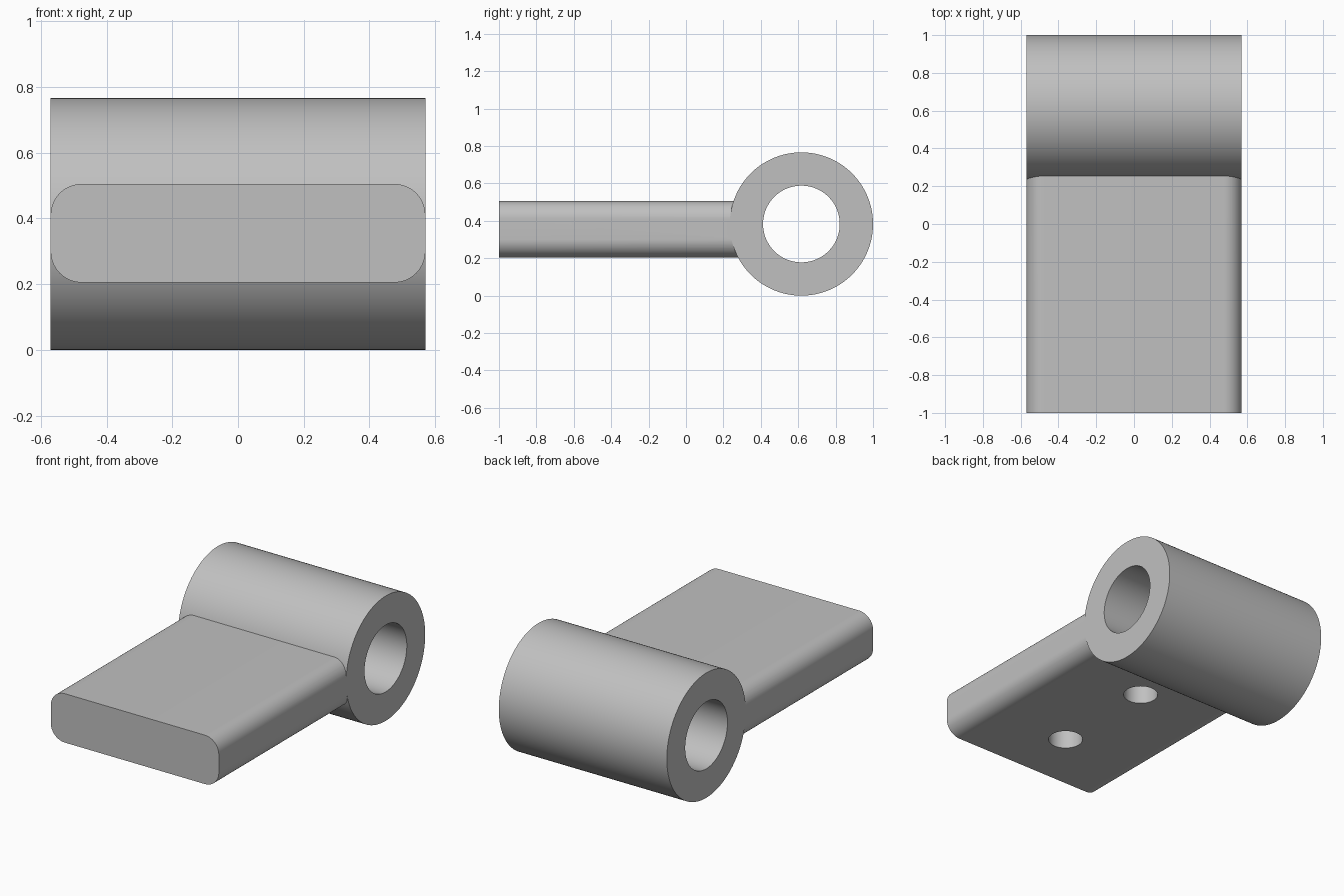
import bpy, bmesh, math
from mathutils import Vector, Matrix

if "Cube" in bpy.data.objects:
    bpy.data.objects.remove(bpy.data.objects["Cube"])

HALF_WIDTH = 0.57
TUBE_CENTRE = Vector((0, 0.617, 0.383))
TUBE_RADIUS, BORE_RADIUS = 0.383, 0.205
PLATE_BOTTOM, PLATE_TOP, CORNER = 0.205, 0.505, 0.095
SEGMENTS = 128

grey = bpy.data.materials.new("plain grey")
grey.use_nodes = True
grey.diffuse_color = (0.53, 0.53, 0.53, 1)
grey.node_tree.nodes["Principled BSDF"].inputs["Base Color"].default_value = grey.diffuse_color


def make_object(name, bm):
    bmesh.ops.recalc_face_normals(bm, faces=bm.faces)
    mesh = bpy.data.meshes.new(name)
    bm.to_mesh(mesh)
    bm.free()
    mesh.materials.append(grey)
    obj = bpy.data.objects.new(name, mesh)
    bpy.context.collection.objects.link(obj)
    return obj


def make_cylinder(name, radius, length, centre, axis):
    bm = bmesh.new()
    turn = Matrix.Rotation(math.pi / 2, 4, "Y") if axis == "X" else Matrix()
    bmesh.ops.create_cone(bm, cap_ends=True, segments=SEGMENTS, radius1=radius,
                          radius2=radius, depth=length,
                          matrix=Matrix.Translation(centre) @ turn)
    return make_object(name, bm)


def cut(target, cutter):
    mod = target.modifiers.new(cutter.name, "BOOLEAN")
    mod.operation = "DIFFERENCE"
    mod.solver = "EXACT"
    mod.object = cutter
    bpy.context.view_layer.objects.active = target
    bpy.ops.object.modifier_apply(modifier=mod.name)
    cutter.hide_render = True
    bpy.data.objects.remove(cutter)


def smooth(obj):
    bpy.ops.object.select_all(action="DESELECT")
    obj.select_set(True)
    bpy.context.view_layer.objects.active = obj
    bpy.ops.object.shade_smooth_by_angle(angle=math.radians(30))


# Hinge barrel with a through bore
barrel = make_cylinder("hinge_barrel", TUBE_RADIUS, 2 * HALF_WIDTH, TUBE_CENTRE, "X")
cut(barrel, make_cylinder("bore_cutter", BORE_RADIUS, 3, TUBE_CENTRE, "X"))

# Plate: rounded cross-section pushed back into the barrel
bm = bmesh.new()
steps = 16
section = []
for quarter, (sx, z) in enumerate([(1, PLATE_TOP - CORNER), (-1, PLATE_TOP - CORNER),
                                   (-1, PLATE_BOTTOM + CORNER), (1, PLATE_BOTTOM + CORNER)]):
    for i in range(steps + 1):
        a = (quarter + i / steps) * math.pi / 2
        section.append(bm.verts.new((sx * (HALF_WIDTH - CORNER) + CORNER * math.cos(a),
                                     -1, z + CORNER * math.sin(a))))
front = bm.faces.new(section)
back = bmesh.ops.extrude_face_region(bm, geom=[front], use_keep_orig=True)["geom"]
bmesh.ops.translate(bm, vec=(0, 1.35, 0),
                    verts=[v for v in back if isinstance(v, bmesh.types.BMVert)])
plate = make_object("mounting_plate", bm)

# Saddle cut so the plate meets the barrel surface
cut(plate, make_cylinder("saddle_cutter", TUBE_RADIUS, 3, TUBE_CENTRE, "X"))

# Two blind fixing holes in the underside
for y in (-0.614, 0.06):
    cut(plate, make_cylinder("hole_cutter", 0.098, 0.4, (0, y, PLATE_BOTTOM), "Z"))

for part in (barrel, plate):
    smooth(part)
